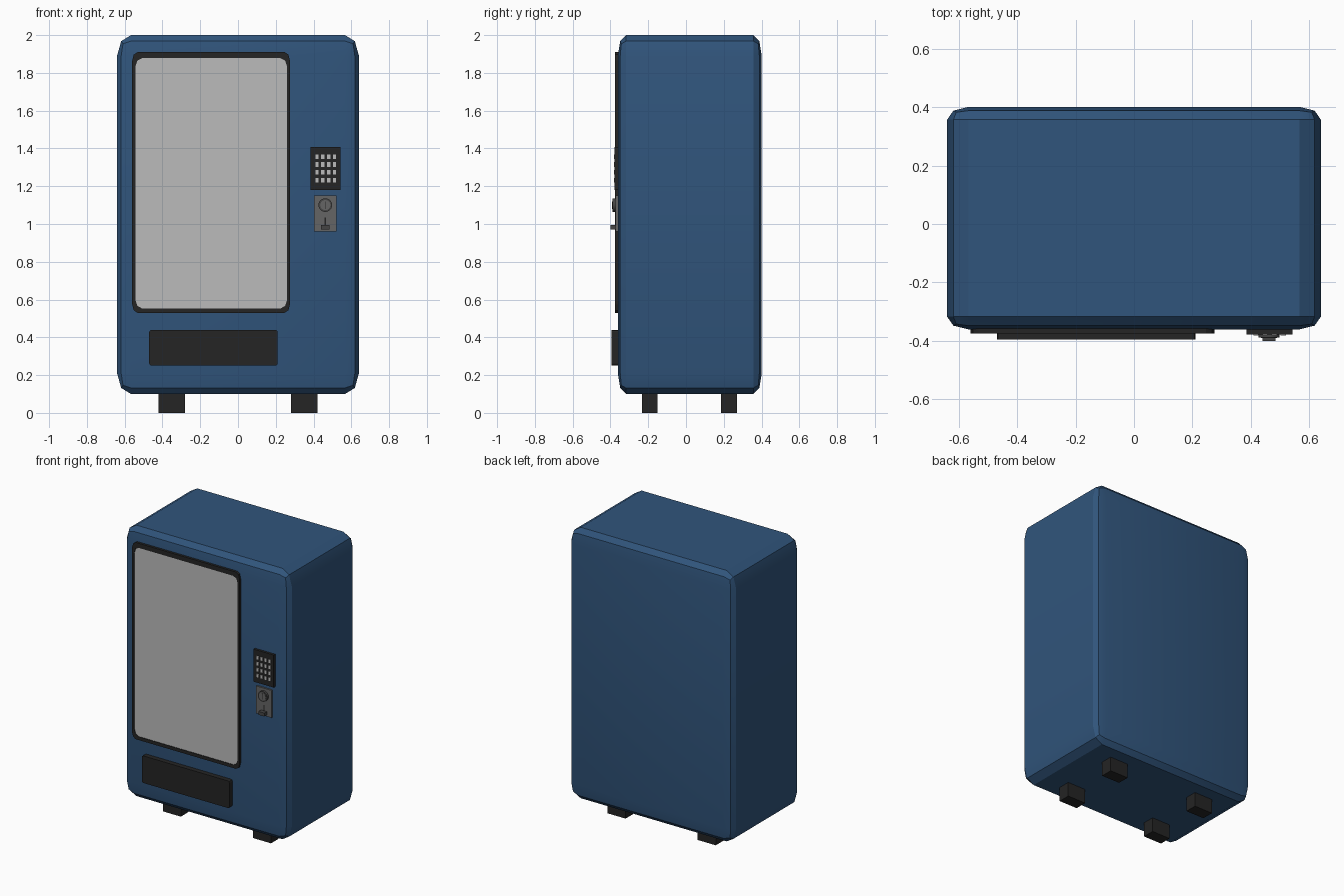
import bpy, bmesh, math
from mathutils import Matrix, Vector

if "Cube" in bpy.data.objects:
    bpy.data.objects.remove(bpy.data.objects["Cube"])


def material(name, rgb):
    m = bpy.data.materials.new(name)
    m.diffuse_color = (*rgb, 1)
    m.use_nodes = True
    m.node_tree.nodes["Principled BSDF"].inputs["Base Color"].default_value = m.diffuse_color
    return m


BLUE = material("blue_paint", (0.03, 0.09, 0.2))
BLACK = material("black_plastic", (0.018, 0.018, 0.018))
STEEL = material("dark_steel", (0.13, 0.13, 0.13))
DARK = material("dark_grey", (0.06, 0.06, 0.06))
GLASS = material("glass_grey", (0.5, 0.5, 0.5))


def finish(name, bm, mat):
    bmesh.ops.recalc_face_normals(bm, faces=bm.faces[:])
    me = bpy.data.meshes.new(name)
    bm.to_mesh(me)
    bm.free()
    ob = bpy.data.objects.new(name, me)
    bpy.context.collection.objects.link(ob)
    me.materials.append(mat)
    return ob


def add_box(bm, lo, hi):
    lo, hi = Vector(lo), Vector(hi)
    return bmesh.ops.create_cube(bm, size=1, matrix=Matrix.Translation((lo + hi) / 2)
                                 @ Matrix.Diagonal((*(hi - lo), 1)))


def box(name, lo, hi, mat):
    bm = bmesh.new()
    add_box(bm, lo, hi)
    return finish(name, bm, mat)


def rounded(x0, x1, z0, z1, rx, rz, seg=2):
    # Outline of a rectangle with elliptical corners, as (x, z) pairs
    pts = []
    for i, (cx, cz) in enumerate([(x1 - rx, z1 - rz), (x0 + rx, z1 - rz),
                                  (x0 + rx, z0 + rz), (x1 - rx, z0 + rz)]):
        for k in range(seg + 1):
            a = math.pi / 2 * (i + k / seg)
            pts.append((cx + rx * math.cos(a), cz + rz * math.sin(a)))
    return pts


def plate(name, outline, front, back, mat):
    bm = bmesh.new()
    a, b = [[bm.verts.new((x, y, z)) for x, z in outline] for y in (front, back)]
    bm.faces.new(a)
    bm.faces.new(b)
    n = len(a)
    for i in range(n):
        j = (i + 1) % n
        bm.faces.new((a[i], a[j], b[j], b[i]))
    return finish(name, bm, mat)


def ring(name, outer, inner, front, back, mat):
    bm = bmesh.new()
    loops = [[bm.verts.new((x, y, z)) for x, z in o]
             for o, y in ((outer, front), (inner, front), (inner, back), (outer, back))]
    n = len(outer)
    for k in range(4):
        p, q = loops[k], loops[(k + 1) % 4]
        for i in range(n):
            j = (i + 1) % n
            bm.faces.new((p[i], p[j], q[j], q[i]))
    return finish(name, bm, mat)


# Cabinet: a bevelled cube stretched to size, so the bevel stretches with it
bm = bmesh.new()
bmesh.ops.create_cube(bm, size=2)
bmesh.ops.bevel(bm, geom=bm.edges[:], offset=0.115, segments=2, profile=0.5, affect='EDGES')
bm.transform(Matrix.Translation((0, 0.02, 1.05)) @ Matrix.Diagonal((0.64, 0.381, 0.95, 1)))
cabinet = finish("cabinet", bm, BLUE)
bpy.context.view_layer.objects.active = cabinet
cabinet.select_set(True)
bpy.ops.object.shade_smooth_by_angle(angle=math.radians(30))

# Feet
for sx, side in ((-1, "left"), (1, "right")):
    for y, end in ((-0.192, "front"), (0.228, "back")):
        box(f"{end}_{side}_foot", (sx * 0.35 - 0.07, y - 0.042, 0),
            (sx * 0.35 + 0.07, y + 0.042, 0.12), BLACK)

# Display window: frame and pane
ring("window_frame", rounded(-0.56, 0.275, 0.53, 1.91, 0.028, 0.045),
     rounded(-0.543, 0.26, 0.553, 1.878, 0.035, 0.045), -0.375, -0.35, BLACK)
plate("window_pane", rounded(-0.55, 0.267, 0.545, 1.885, 0.035, 0.045), -0.371, -0.35, GLASS)

# Delivery tray
plate("delivery_tray", rounded(-0.47, 0.21, 0.25, 0.44, 0.012, 0.012), -0.395, -0.35, BLACK)

# Keypad and its buttons
box("keypad", (0.385, -0.378, 1.18), (0.542, -0.35, 1.408), BLACK)
bm = bmesh.new()
for i in range(4):
    for j in range(4):
        x, z = 0.418 + i * 0.031, 1.231 + j * 0.042
        add_box(bm, (x - 0.009, -0.381, z - 0.012), (x + 0.009, -0.37, z + 0.012))
finish("keypad_buttons", bm, GLASS)

# Coin panel, round coin slot, return lever
box("coin_panel", (0.402, -0.372, 0.96), (0.522, -0.35, 1.152), STEEL)
bm = bmesh.new()
bmesh.ops.create_cone(bm, cap_ends=True, segments=24, radius1=0.036, radius2=0.036, depth=0.035,
                      matrix=Matrix.Translation((0.462, -0.371, 1.1)) @ Matrix.Rotation(math.pi / 2, 4, 'X'))
disc = finish("coin_disc", bm, DARK)
bm = bmesh.new()
bmesh.ops.create_cone(bm, cap_ends=True, segments=24, radius1=0.027, radius2=0.027, depth=0.02,
                      matrix=Matrix.Translation((0.462, -0.38, 1.1)) @ Matrix.Rotation(math.pi / 2, 4, 'X'))
face = finish("coin_disc_face", bm, STEEL)
box("coin_slot", (0.46, -0.391, 1.08), (0.464, -0.38, 1.12), BLACK)
box("lever_track", (0.458, -0.374, 0.985), (0.466, -0.36, 1.035), BLACK)
box("return_lever", (0.44, -0.4, 0.97), (0.484, -0.36, 0.994), DARK)

bpy.ops.object.select_all(action='DESELECT')
for ob in (disc, face):
    ob.select_set(True)
bpy.context.view_layer.objects.active = disc
bpy.ops.object.shade_smooth_by_angle(angle=math.radians(30))
